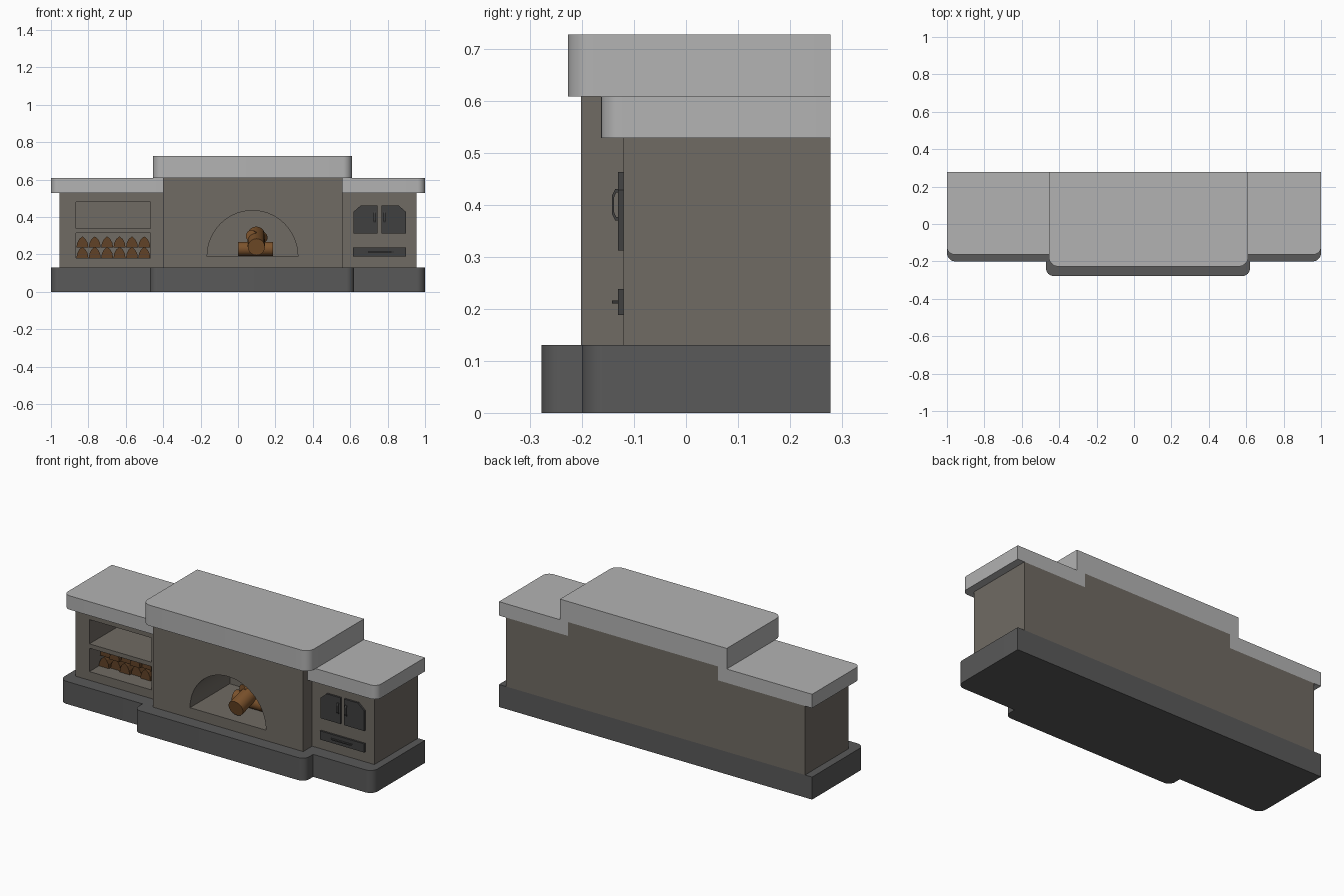
import bpy, bmesh, math
from mathutils import Vector, Matrix

if "Cube" in bpy.data.objects:
    bpy.data.objects.remove(bpy.data.objects["Cube"])

BACK = 0.278


def material(name, rgb):
    m = bpy.data.materials.new(name)
    m.diffuse_color = (*rgb, 1)
    m.use_nodes = True
    m.node_tree.nodes["Principled BSDF"].inputs["Base Color"].default_value = m.diffuse_color
    return m


DARK = material("dark_stone", (0.10, 0.10, 0.10))
BODY = material("warm_stone", (0.16, 0.145, 0.125))
TOP = material("light_stone", (0.45, 0.45, 0.45))
IRON = material("iron", (0.05, 0.05, 0.05))
WOOD = material("split_wood", (0.12, 0.055, 0.02))
LOG = material("log_wood", (0.20, 0.085, 0.025))


def prism(name, pts, lo, hi, axis, mat):
    """Extrude a 2D profile along z (pts = x,y), y (pts = x,z) or x (pts = y,z)."""
    place = {"z": lambda a, b, t: (a, b, t),
             "y": lambda a, b, t: (a, t, b),
             "x": lambda a, b, t: (t, a, b)}[axis]
    bm = bmesh.new()
    v0 = [bm.verts.new(place(a, b, lo)) for a, b in pts]
    v1 = [bm.verts.new(place(a, b, hi)) for a, b in pts]
    n = len(pts)
    bm.faces.new(v0)
    bm.faces.new(v1)
    for i in range(n):
        bm.faces.new((v0[i], v0[(i + 1) % n], v1[(i + 1) % n], v1[i]))
    bmesh.ops.recalc_face_normals(bm, faces=bm.faces)
    me = bpy.data.meshes.new(name)
    bm.to_mesh(me)
    bm.free()
    ob = bpy.data.objects.new(name, me)
    bpy.context.collection.objects.link(ob)
    if mat:
        me.materials.append(mat)
    return ob


def box(name, x0, x1, y0, y1, z0, z1, mat):
    return prism(name, [(x0, y0), (x1, y0), (x1, y1), (x0, y1)], z0, z1, "z", mat)


def smooth(ob):
    bpy.ops.object.select_all(action="DESELECT")
    ob.select_set(True)
    bpy.context.view_layer.objects.active = ob
    bpy.ops.object.shade_smooth_by_angle(angle=math.radians(35))


def rounded(corners, seg=8):
    """Outline from (x, y, radius) corners; radius 0 stays sharp."""
    out, n = [], len(corners)
    for i, (x, y, r) in enumerate(corners):
        p = Vector((x, y))
        if r == 0:
            out.append((x, y))
            continue
        a = (Vector(corners[i - 1][:2]) - p).normalized()
        b = (Vector(corners[(i + 1) % n][:2]) - p).normalized()
        c = p + (a + b) * r
        for k in range(seg + 1):
            t = k / seg * math.pi / 2
            q = c - b * r * math.cos(t) - a * r * math.sin(t)
            out.append((q.x, q.y))
    return out


def cut(ob, *cutters):
    for c in cutters:
        m = ob.modifiers.new("opening", "BOOLEAN")
        m.object, m.operation, m.solver = c, "DIFFERENCE", "EXACT"
    dg = bpy.context.evaluated_depsgraph_get()
    me = bpy.data.meshes.new_from_object(ob.evaluated_get(dg))
    ob.modifiers.clear()
    ob.data = me
    for c in cutters:
        bpy.data.objects.remove(c)


def cylinder(name, p, q, r, mat, sides=20):
    p, q = Vector(p), Vector(q)
    d = q - p
    bm = bmesh.new()
    rot = d.to_track_quat("Z", "Y").to_matrix().to_4x4()
    bmesh.ops.create_cone(bm, cap_ends=True, segments=sides, radius1=r, radius2=r,
                          depth=d.length, matrix=Matrix.Translation((p + q) / 2) @ rot)
    me = bpy.data.meshes.new(name)
    bm.to_mesh(me)
    bm.free()
    me.materials.append(mat)
    ob = bpy.data.objects.new(name, me)
    bpy.context.collection.objects.link(ob)
    smooth(ob)
    return ob


# Stepped plinth
smooth(prism("plinth", rounded([
    (-1, BACK, 0), (-1, -0.2, 0.045), (-0.47, -0.2, 0), (-0.47, -0.278, 0.04),
    (0.62, -0.278, 0.04), (0.62, -0.2, 0), (1, -0.2, 0.045), (1, BACK, 0)]),
    0, 0.13, "z", DARK))

# Three body blocks
left = box("left_body", -0.955, -0.4, -0.12, BACK, 0.13, 0.528, BODY)
centre = box("centre_body", -0.4, 0.558, -0.202, BACK, 0.13, 0.608, BODY)
box("right_body", 0.558, 0.955, -0.12, BACK, 0.13, 0.528, BODY)

# Shelf niches and arched hearth
cut(left,
    box("upper_niche", -0.865, -0.468, -0.3, 0.16, 0.34, 0.48, None),
    box("lower_niche", -0.865, -0.468, -0.3, 0.16, 0.18, 0.315, None))
arch = [(0.0775 + 0.2425 * math.cos(math.pi * i / 28),
         0.19 + 0.245 * math.sin(math.pi * i / 28)) for i in range(29)]
cut(centre, prism("hearth_cutter", arch, -0.4, 0.16, "y", None))
smooth(centre)

# Countertop slabs
smooth(prism("left_top", rounded([(-1, BACK, 0), (-1, -0.163, 0.04),
       (-0.4, -0.163, 0), (-0.4, BACK, 0)]), 0.528, 0.608, "z", TOP))
smooth(prism("right_top", rounded([(0.558, BACK, 0), (0.558, -0.163, 0),
       (1, -0.163, 0.04), (1, BACK, 0)]), 0.528, 0.608, "z", TOP))
smooth(prism("centre_top", rounded([(-0.455, BACK, 0), (-0.455, -0.227, 0.05),
       (0.61, -0.227, 0.05), (0.61, BACK, 0)]), 0.608, 0.727, "z", TOP))

# Stacked split firewood: upright and inverted wedges in two rows
w = 0.397 / 6
wedge = [(-0.5, 0), (0.5, 0), (0.44, 0.4), (0.27, 0.75), (0, 1), (-0.27, 0.75), (-0.44, 0.4)]
for row in range(2):
    for i in range(6):
        cx = -0.865 + w * (i + 0.5)
        z = 0.181 + row * 0.056
        prism(f"firewood_{row}_{i}", [(cx + a * w * 0.97, z + b * 0.06) for a, b in wedge],
              -0.035 + 0.012 * ((i + row) % 2), 0.155, "y", WOOD)

# Logs in the hearth
cylinder("cross_log", (0.0, -0.02, 0.23), (0.187, -0.02, 0.23), 0.038, LOG)
cylinder("leaning_log", (0.098, -0.16, 0.24), (0.098, 0.08, 0.305), 0.046, LOG)
cylinder("back_log", (0.07, -0.06, 0.3), (0.13, 0.09, 0.29), 0.03, LOG)

# Oven doors with chamfered outer corners and bar handles
mid = 0.7575
for name, s in (("left", -1), ("right", 1)):
    prism(f"{name}_door", [(mid + s * a, z) for a, z in
          [(0.011, 0.312), (0.14, 0.312), (0.14, 0.428), (0.1, 0.463), (0.011, 0.463)]],
          -0.131, -0.12, "y", IRON)
    xs = sorted((mid + s * 0.02, mid + s * 0.032))
    prism(f"{name}_door_handle", [(-0.13, 0.37), (-0.136, 0.37), (-0.142, 0.382), (-0.142, 0.418),
          (-0.136, 0.43), (-0.13, 0.43), (-0.13, 0.424), (-0.134, 0.424), (-0.138, 0.415),
          (-0.138, 0.385), (-0.134, 0.376), (-0.13, 0.376)], *xs, "x", IRON)

# Ash drawer
box("ash_drawer", 0.615, 0.897, -0.131, -0.12, 0.188, 0.238, IRON)
prism("drawer_handle", [(0.68, -0.13), (0.7, -0.142), (0.815, -0.142), (0.835, -0.13)],
      0.21, 0.216, "z", IRON)
